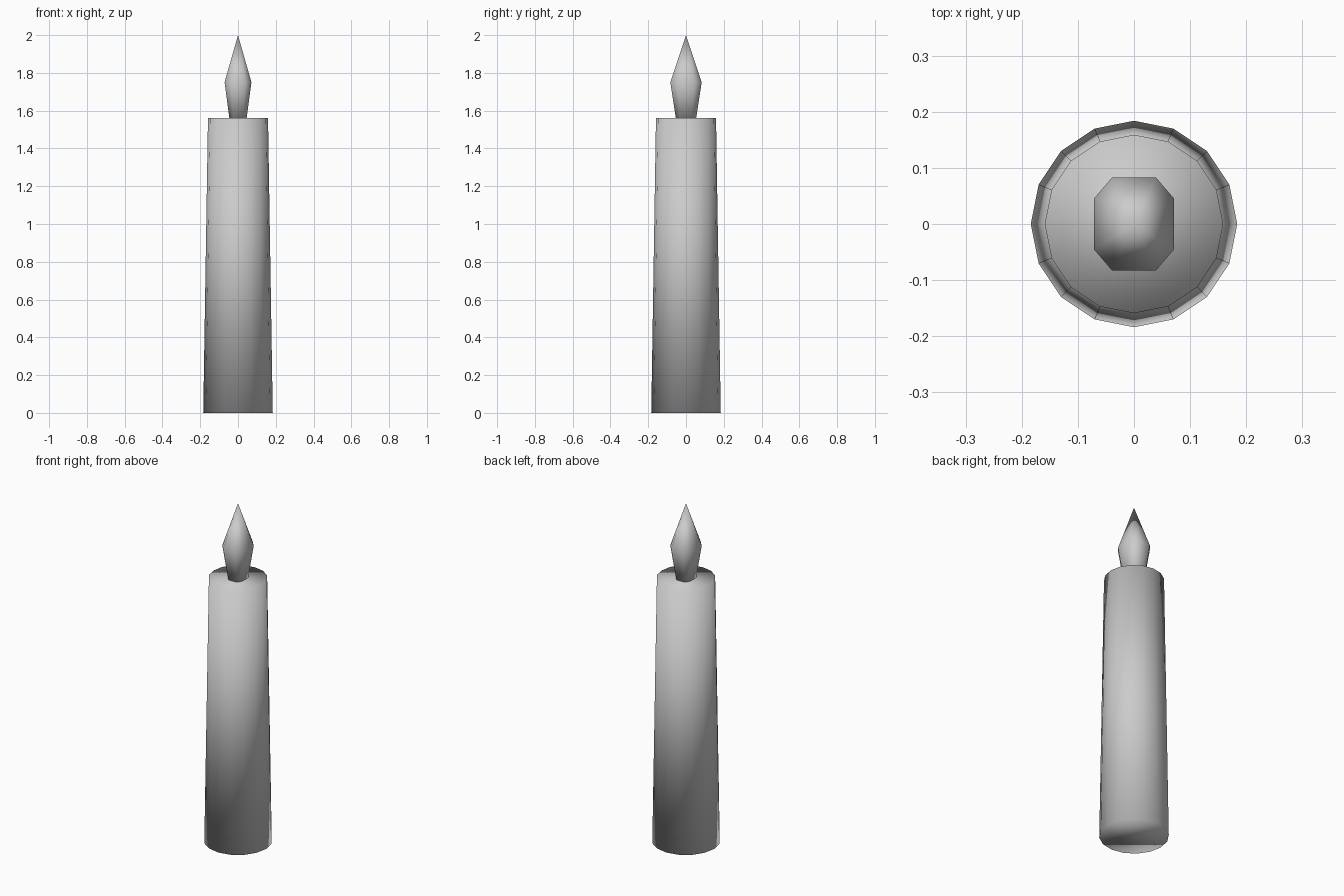
import bpy, math

if "Cube" in bpy.data.objects:
    bpy.data.objects.remove(bpy.data.objects["Cube"])


def loft(name, rings, tip=None):
    """Closed mesh through stacked rings, optionally ending in a point."""
    n = len(rings[0])
    verts = [p for ring in rings for p in ring]
    faces = [list(range(n))[::-1]]
    for k in range(len(rings) - 1):
        for i in range(n):
            j = (i + 1) % n
            faces.append([k * n + i, k * n + j, (k + 1) * n + j, (k + 1) * n + i])
    last = (len(rings) - 1) * n
    if tip:
        verts.append(tip)
        faces += [[last + i, last + (i + 1) % n, len(verts) - 1] for i in range(n)]
    else:
        faces.append([last + i for i in range(n)])
    mesh = bpy.data.meshes.new(name)
    mesh.from_pydata(verts, [], faces)
    mesh.shade_smooth()
    obj = bpy.data.objects.new(name, mesh)
    bpy.context.collection.objects.link(obj)
    return obj


def circle(r, z, n=16):
    return [(r * math.cos(math.tau * i / n), r * math.sin(math.tau * i / n), z)
            for i in range(n)]


def cut_box(hx, hy, z, c=0.55):
    """Rectangle with chamfered corners."""
    pts = [(1, -c), (1, c), (c, 1), (-c, 1), (-1, c), (-1, -c), (-c, -1), (c, -1)]
    return [(x * hx, y * hy, z) for x, y in pts]


# Tapered wax body
loft("candle_body", [circle(0.184, 0), circle(0.159, 1.56)])

# Faceted flame, widest below the middle
loft("flame", [cut_box(0.045, 0.053, 1.555), cut_box(0.071, 0.083, 1.75)], (0, 0, 2))
